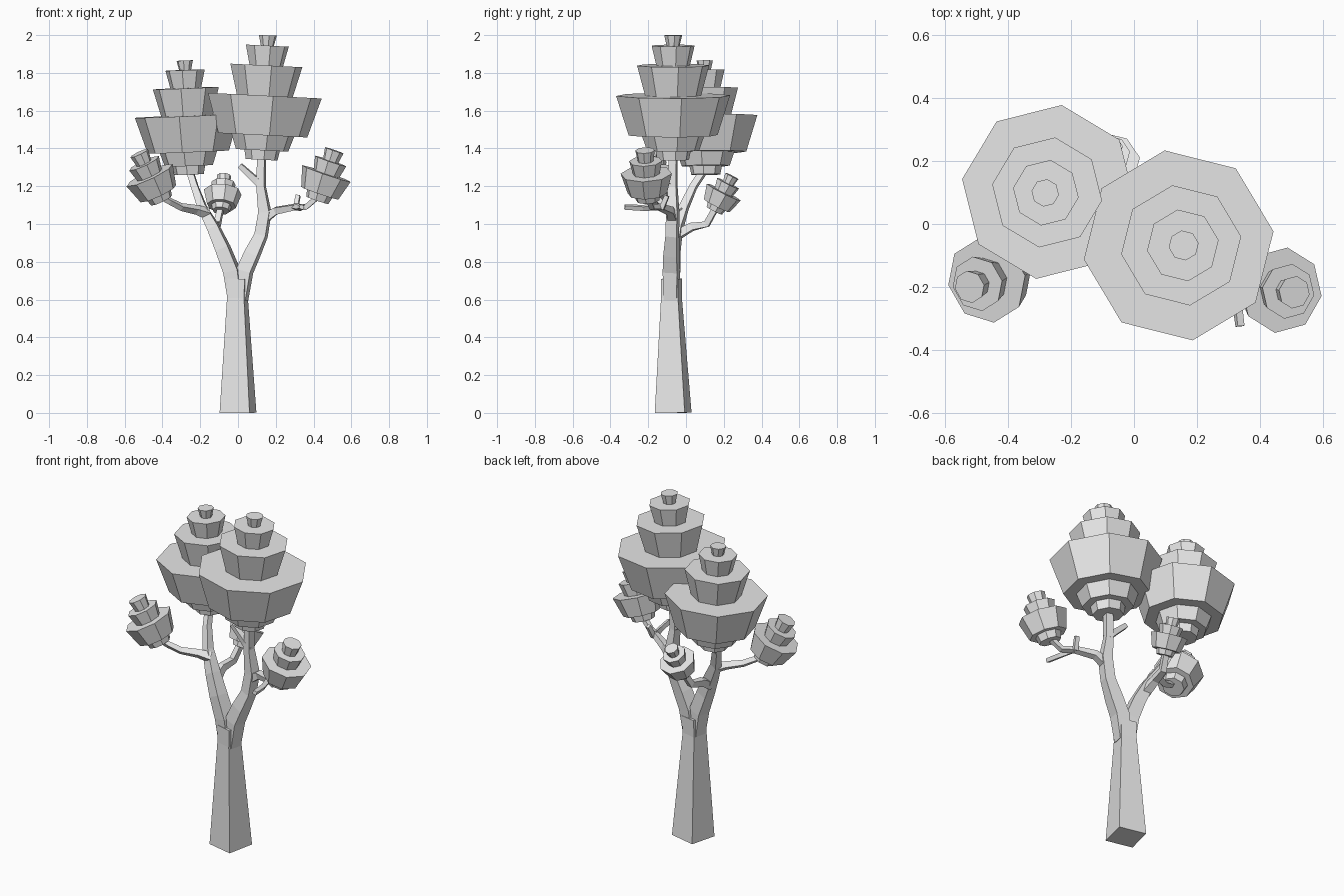
import bpy
import bmesh
import math
from mathutils import Vector

cube = bpy.data.objects.get("Cube")
if cube:
    bpy.data.objects.remove(cube, do_unlink=True)

GREY = (0.8, 0.8, 0.8, 1.0)
mat = bpy.data.materials.new("plain grey")
mat.use_nodes = True
mat.diffuse_color = GREY
mat.node_tree.nodes["Principled BSDF"].inputs["Base Color"].default_value = GREY


def skin_rings(name, rings):
    """Join rings of points into a closed, flat-shaded solid."""
    bm = bmesh.new()
    loops = [[bm.verts.new(p) for p in ring] for ring in rings]
    n = len(loops[0])
    for low, high in zip(loops, loops[1:]):
        for i in range(n):
            j = (i + 1) % n
            bm.faces.new((low[i], low[j], high[j], high[i]))
    bm.faces.new(loops[0][::-1])
    bm.faces.new(loops[-1])
    bmesh.ops.recalc_face_normals(bm, faces=bm.faces)
    mesh = bpy.data.meshes.new(name)
    bm.to_mesh(mesh)
    bm.free()
    mesh.materials.append(mat)
    obj = bpy.data.objects.new(name, mesh)
    bpy.context.collection.objects.link(obj)


def ring(center, direction, radius, sides, turn):
    """Regular polygon facing along a direction."""
    up = Vector((0, 0, 1))
    rot = up.rotation_difference(Vector(direction).normalized())
    pts = []
    for i in range(sides):
        a = math.radians(turn) + math.tau * i / sides
        pts.append(Vector(center) + rot @ Vector((math.cos(a), math.sin(a), 0)) * radius)
    return pts


def limb(name, path, turn=32):
    """Square-section limb through (x, y, z, radius) points."""
    pts = [Vector(p[:3]) for p in path]
    rings = []
    for i, p in enumerate(path):
        before = pts[max(i - 1, 0)]
        after = pts[min(i + 1, len(pts) - 1)]
        rings.append(ring(pts[i], after - before, p[3], 4, turn))
    skin_rings(name, rings)


# Stepped foliage outlines: height along the axis, radius
LARGE = [(0, .085), (.05, .095), (.05, .14), (.13, .168), (.13, .238),
         (.34, .305), (.34, .15), (.5, .193), (.5, .09), (.605, .115),
         (.605, .035), (.66, .048)]
SMALL = [(0, .062), (.04, .072), (.04, .105), (.15, .137), (.15, .072),
         (.22, .088), (.22, .042), (.28, .052)]


def crown(name, tiers, base, lean, size, turn):
    axis = Vector(lean).normalized()
    rings = [ring(Vector(base) + axis * h * size, axis, r * size, 8, turn)
             for h, r in tiers]
    skin_rings(name, rings)


# Trunk
limb("trunk", [(0, -.068, 0, .115), (-.003, -.077, .61, .065),
               (0, -.077, .71, .066)])

# Main limbs
limb("left_limb", [(.012, -.077, .6, .05), (.035, -.077, .75, .055),
                   (.075, -.077, .84, .052), (.122, -.073, .94, .043),
                   (.142, -.07, 1.06, .042), (.122, -.07, 1.2, .03),
                   (.125, -.068, 1.38, .028)])
limb("right_limb", [(-.012, -.077, .6, .05), (-.033, -.077, .75, .055),
                    (-.08, -.07, .87, .05), (-.13, -.05, .98, .042),
                    (-.19, -.01, 1.09, .031), (-.23, .04, 1.2, .025),
                    (-.258, .1, 1.29, .024)])

# Side branches
limb("left_branch", [(.14, -.07, 1.03, .035), (.2, -.085, 1.07, .027),
                     (.3, -.14, 1.09, .021), (.36, -.18, 1.09, .019),
                     (.43, -.203, 1.15, .019)])
limb("right_branch", [(-.16, -.03, 1.055, .033), (-.22, -.06, 1.075, .026),
                      (-.3, -.11, 1.09, .021), (-.36, -.14, 1.12, .019),
                      (-.415, -.158, 1.15, .019)])
limb("back_branch", [(-.12, -.05, .94, .034), (-.125, .03, .985, .028),
                     (-.11, .11, 1.0, .024), (-.09, .16, 1.09, .021)])

# Bare twigs
limb("upper_twig", [(.13, -.07, 1.2, .028), (.07, -.065, 1.255, .022),
                    (.01, -.06, 1.31, .019)])
limb("front_twig", [(.3, -.14, 1.09, .019), (.325, -.23, 1.085, .017),
                    (.337, -.325, 1.09, .016)])
limb("upright_twig", [(.305, -.13, 1.08, .018), (.318, -.1, 1.15, .016)])

# Foliage
crown("large_left_crown", LARGE, (.125, -.068, 1.34), (.05, 0, 1), 1, 8.4)
crown("large_right_crown", LARGE, (-.258, .105, 1.262), (-.04, -.01, 1), .915, -8.4)
crown("small_left_crown", SMALL, (.42, -.203, 1.125), (.32, -.05, .946), 1, -8.4)
crown("small_right_crown", SMALL, (-.405, -.155, 1.125), (-.42, -.16, .89), 1, 8.4)
crown("small_back_crown", SMALL, (-.09, .15, 1.07), (.08, .45, .89), .74, 8.4)
